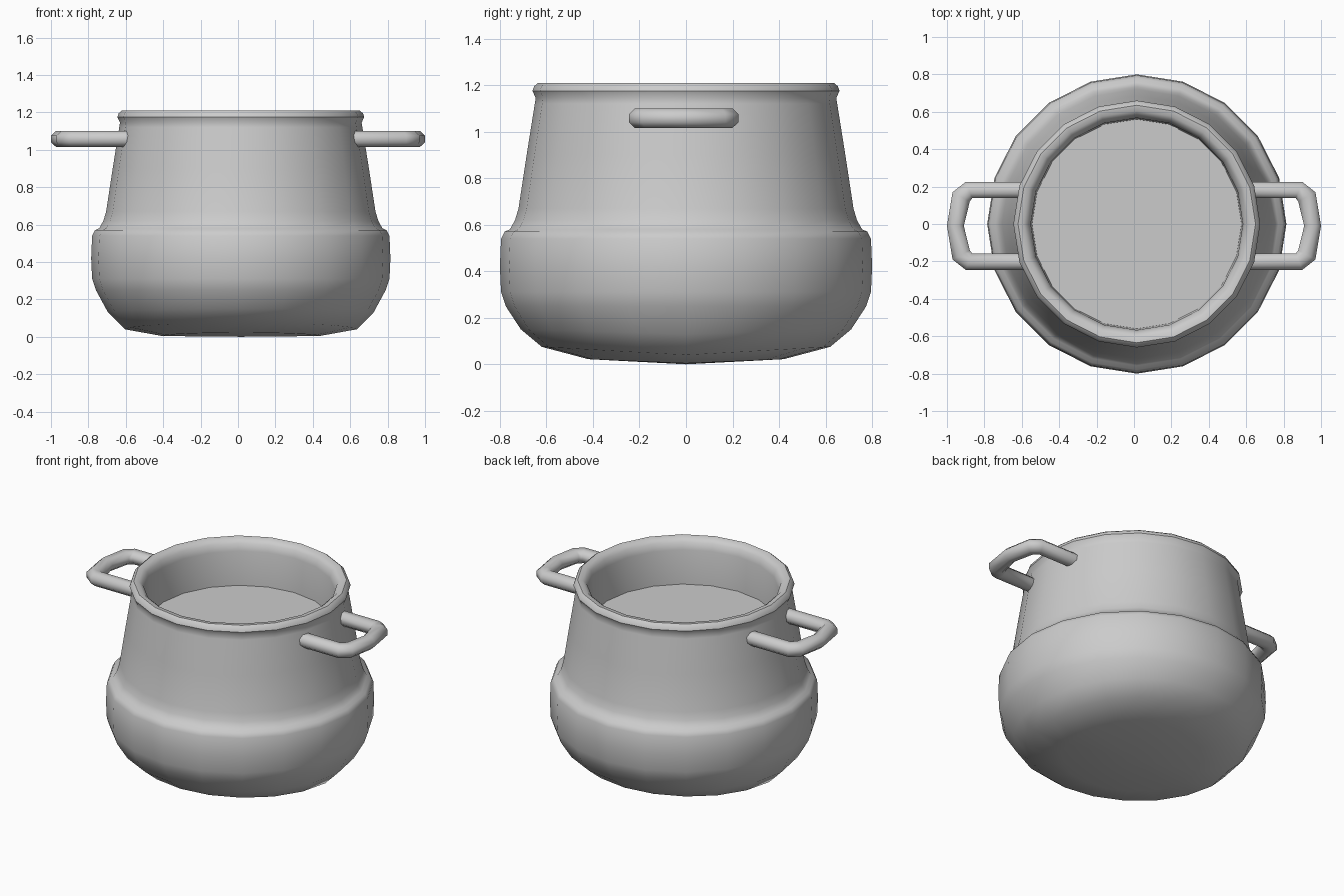
import bpy, bmesh, math

if "Cube" in bpy.data.objects:
    bpy.data.objects.remove(bpy.data.objects["Cube"])

CX = 0.015      # pot axis sits slightly right of the handles' centre
SIDES = 20


def finish(bm, name, angle):
    bmesh.ops.recalc_face_normals(bm, faces=bm.faces)
    me = bpy.data.meshes.new(name)
    bm.to_mesh(me)
    bm.free()
    ob = bpy.data.objects.new(name, me)
    bpy.context.collection.objects.link(ob)
    bpy.ops.object.select_all(action='DESELECT')
    ob.select_set(True)
    bpy.context.view_layer.objects.active = ob
    bpy.ops.object.shade_smooth_by_angle(angle=math.radians(angle))
    return ob


def bridge(bm, a, b):
    n = len(a)
    for i in range(n):
        j = (i + 1) % n
        bm.faces.new((a[i], a[j], b[j], b[i]))


# Pot: outer wall, rolled rim, inner wall; (radius, z, extra lift towards +-y)
profile = [
    (0.42, 0.004, 0.018), (0.62, 0.04, 0.035), (0.71, 0.13, 0.02),
    (0.775, 0.25, 0), (0.795, 0.31, 0), (0.80, 0.42, 0), (0.795, 0.54, 0),
    (0.78, 0.57, 0), (0.757, 0.58, 0), (0.735, 0.62, 0), (0.72, 0.67, 0),
    (0.685, 0.90, 0), (0.65, 1.12, 0), (0.646, 1.145, 0), (0.66, 1.175, 0),
    (0.653, 1.195, 0), (0.635, 1.21, 0), (0.605, 1.207, 0),
    (0.58, 1.185, 0), (0.567, 1.14, 0), (0.56, 0.915, 0),
]
bm = bmesh.new()
rings = []
for r, z, lift in profile:
    ring = []
    for i in range(SIDES):
        t = math.tau * i / SIDES
        ring.append(bm.verts.new((CX + r * math.cos(t), r * math.sin(t),
                                  z + lift * abs(math.sin(t)))))
    rings.append(ring)
for a, b in zip(rings, rings[1:]):
    bridge(bm, a, b)
base = bm.verts.new((CX, 0, 0))
for i in range(SIDES):
    bm.faces.new((base, rings[0][(i + 1) % SIDES], rings[0][i]))
finish(bm, "pot_body", 40)

# Flat surface of the contents
bm = bmesh.new()
bmesh.ops.create_circle(bm, cap_ends=True, segments=SIDES, radius=0.565)
for v in bm.verts:
    v.co.x += CX
    v.co.z = 0.917
finish(bm, "contents_surface", 30)

# Handles: octagonal tube through inner/outer point pairs
half = [((0.565, 0.148), (0.565, 0.235)), ((0.865, 0.148), (0.90, 0.235)),
        ((0.878, 0.13), (0.97, 0.18)), ((0.91, 0), (1.0, 0))]
stations = half + [tuple((x, -y) for x, y in s) for s in reversed(half[:-1])]
for side, name in ((1, "handle_right"), (-1, "handle_left")):
    bm = bmesh.new()
    rings = []
    for (ix, iy), (ox, oy) in stations:
        ring = []
        for k in range(8):
            t = math.tau * (k + 0.5) / 8
            s = 0.5 + 0.5 * math.cos(t) / math.cos(math.pi / 8)
            ring.append(bm.verts.new((side * (ix + (ox - ix) * s),
                                      iy + (oy - iy) * s - 0.01,
                                      1.058 + 0.0425 * math.sin(t) / math.cos(math.pi / 8))))
        rings.append(ring)
    for a, b in zip(rings, rings[1:]):
        bridge(bm, a, b)
    bm.faces.new(rings[0])
    bm.faces.new(rings[-1])
    finish(bm, name, 50)
